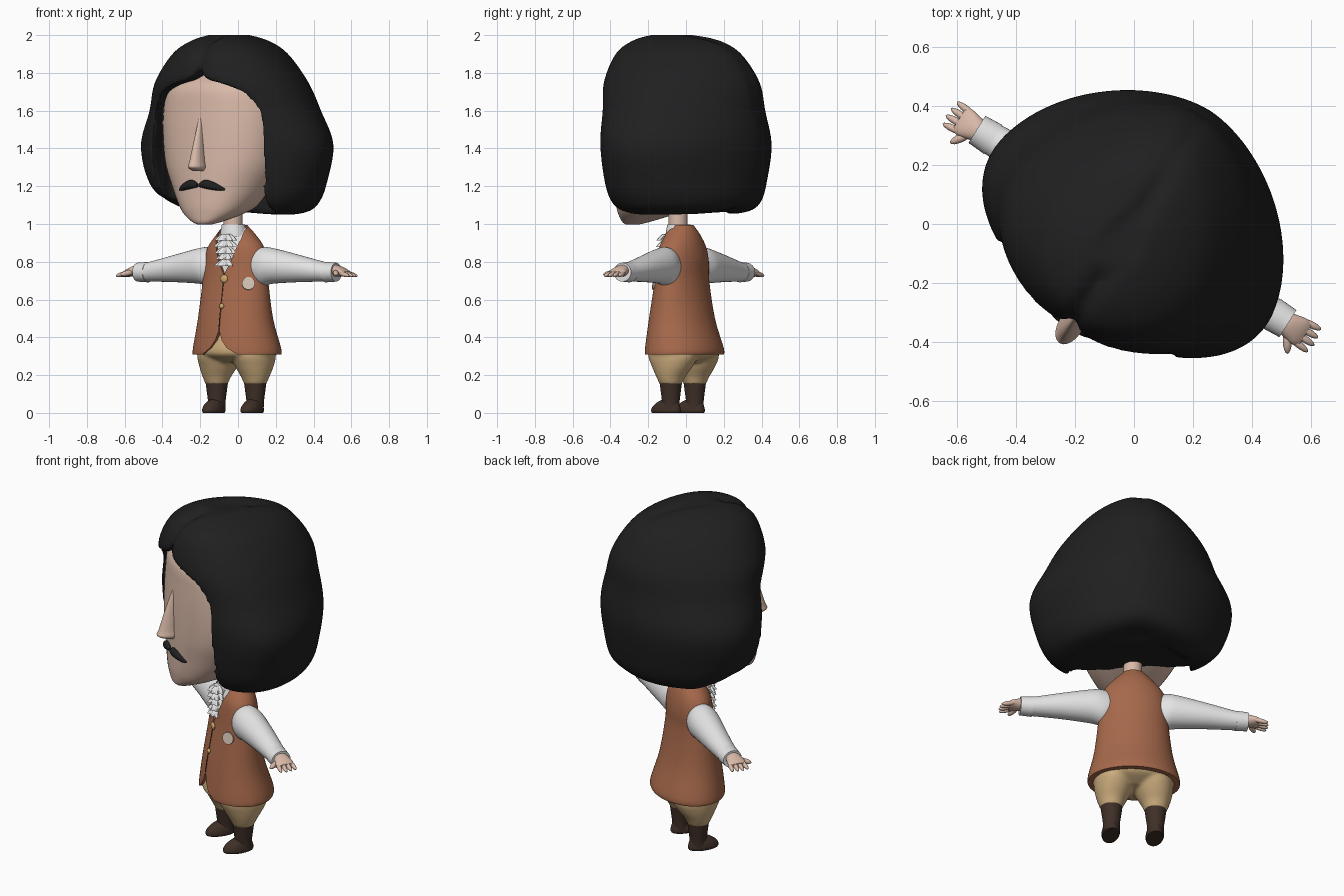
import bpy, bmesh, math
from mathutils import Matrix, Vector

if "Cube" in bpy.data.objects:
    bpy.data.objects.remove(bpy.data.objects["Cube"])


def material(name, rgb):
    m = bpy.data.materials.new(name)
    m.diffuse_color = (*rgb, 1)
    m.use_nodes = True
    m.node_tree.nodes["Principled BSDF"].inputs["Base Color"].default_value = m.diffuse_color
    return m


HAIR = material("black hair", (0.014, 0.014, 0.014))
SKIN = material("skin", (0.69, 0.485, 0.39))
SHIRT = material("white shirt", (0.78, 0.78, 0.78))
VEST = material("rust vest", (0.38, 0.14, 0.07))
PANTS = material("tan breeches", (0.61, 0.42, 0.21))
BOOT = material("dark leather", (0.05, 0.029, 0.021))
GOLD = material("brass", (0.62, 0.40, 0.16))
BADGE = material("pale badge", (0.66, 0.55, 0.46))


def add(name, bm, mat):
    bmesh.ops.recalc_face_normals(bm, faces=bm.faces[:])
    me = bpy.data.meshes.new(name)
    bm.to_mesh(me)
    bm.free()
    if mat:
        me.materials.append(mat)
    ob = bpy.data.objects.new(name, me)
    bpy.context.collection.objects.link(ob)
    return ob


def spline(rings, steps):
    """Smooth in-between rings (Catmull-Rom)."""
    out = []
    for i in range(len(rings) - 1):
        a, b, c, d = (rings[max(0, min(len(rings) - 1, i + k))] for k in (-1, 0, 1, 2))
        for s in range(steps):
            t = s / steps
            out.append([0.5 * (2 * q + (r - p) * t + (2 * p - 5 * q + 4 * r - w) * t * t
                               + (3 * q - p - 3 * r + w) * t ** 3)
                        for p, q, r, w in zip(a, b, c, d)])
    return out + [list(rings[-1])]


def loft(name, rings, mat, seg=32, steps=4, n=2.0, along_x=0, wave=0, back=None):
    """Rings are (cx, cy, z, rx, ry); along_x = +1/-1 swaps z with x;
    back = (exponent, depth factor) for the rear half."""
    bm = bmesh.new()
    loops = []
    for cx, cy, z, rx, ry in spline(rings, steps):
        loop = []
        for k in range(seg):
            a = 2 * math.pi * k / seg
            c, s = math.cos(a), math.sin(a)
            e, g = back if back and s > 0 else (n, 1)
            f = 1 + wave * math.sin(9 * a)
            x = cx + max(rx, 0.0005) * f * math.copysign(abs(c) ** (2 / e), c)
            y = cy + max(ry, 0.0005) * f * g * math.copysign(abs(s) ** (2 / e), s)
            loop.append(bm.verts.new((along_x * z, y, x) if along_x else (x, y, z)))
        loops.append(loop)
    for a, b in zip(loops, loops[1:]):
        for k in range(seg):
            bm.faces.new((a[k], a[(k + 1) % seg], b[(k + 1) % seg], b[k]))
    bm.faces.new(loops[0])
    bm.faces.new(loops[-1])
    return add(name, bm, mat)


def ellipsoid(name, loc, radii, mat, yaw=0, pitch=0):
    bm = bmesh.new()
    m = (Matrix.Translation(loc) @ Matrix.Rotation(yaw, 4, 'Z')
         @ Matrix.Rotation(pitch, 4, 'Y') @ Matrix.Diagonal((*radii, 1)))
    bmesh.ops.create_uvsphere(bm, u_segments=16, v_segments=10, radius=1, matrix=m)
    return add(name, bm, mat)


def prism(name, half, y0, y1):
    """Symmetric xz outline pushed through y, used as a cutter."""
    pts = half + [(-x, z) for x, z in reversed(half) if x > 0]
    bm = bmesh.new()
    f = bm.faces.new([bm.verts.new((x, y0, z)) for x, z in pts])
    r = bmesh.ops.extrude_face_region(bm, geom=[f])
    for v in r['geom']:
        if isinstance(v, bmesh.types.BMVert):
            v.co.y = y1
    ob = add(name, bm, None)
    ob.hide_render = True
    return ob


def carve(ob, cutters, mat, voxel=0):
    for c in cutters:
        m = ob.modifiers.new("cut", 'BOOLEAN')
        m.operation, m.object, m.solver = 'DIFFERENCE', c, 'EXACT'
    if voxel:
        m = ob.modifiers.new("remesh", 'REMESH')
        m.mode, m.voxel_size = 'VOXEL', voxel
        m = ob.modifiers.new("soften", 'SMOOTH')
        m.factor, m.iterations = 0.5, 7
    dg = bpy.context.evaluated_depsgraph_get()
    me = bpy.data.meshes.new_from_object(ob.evaluated_get(dg))
    ob.modifiers.clear()
    ob.data = me
    me.materials.clear()
    me.materials.append(mat)
    for p in me.polygons:
        p.material_index = 0
    for c in cutters:
        bpy.data.objects.remove(c)


# Hair: rounded bob with a centre parting and a face opening
hair = loft("hair", [(.012, -.03, 1.05, .33, .19), (.012, -.03, 1.07, .41, .26), (.012, -.035, 1.12, .465, .30),
                     (.012, -.04, 1.22, .51, .32), (.012, -.04, 1.42, .55, .335), (.01, -.06, 1.6, .475, .335),
                     (0, -.085, 1.75, .41, .335), (0, -.1, 1.9, .295, .28), (0, -.1, 1.97, .19, .2),
                     (0, -.1, 2.003, .09, .1)], HAIR, seg=96, steps=5, n=2.1, back=(1.75, 1.5))
pivot = Vector((0, -.03, 1.5))
for v in hair.data.vertices:
    x, y, z = v.co
    if z > 1.6:  # parting groove, fading towards the back
        depth = .055 * min(1, max(.3, (.35 - y) / .3))
        v.co = pivot + (v.co - pivot) * (1 - depth * math.exp(-(x / .03) ** 2))
    elif z < 1.3:  # one front lock ends higher, and the nape is lifted
        v.co.z += (1.3 - z) / .25 * (.07 * min(1, max(0, -x / .2)) * min(1, max(0, .1 - y) / .2)
                                     + .025 * math.exp(-(x / .13) ** 2))
carve(hair, [prism("face_cutter", [(0, 1.82), (.05, 1.765), (.15, 1.74), (.25, 1.70), (.33, 1.6),
                                   (.35, 1.4), (.335, 1.2), (.30, .9)], -.8, -.12)], HAIR, .016)

# Head, neck, nose
loft("head", [(0, -.335, .997, .035, .03), (0, -.31, 1.012, .08, .068), (0, -.25, 1.05, .15, .135),
              (0, -.19, 1.10, .205, .20), (0, -.12, 1.2, .275, .27), (0, -.09, 1.35, .34, .30),
              (0, -.08, 1.6, .355, .30), (0, -.07, 1.75, .30, .28), (0, -.06, 1.85, .1, .1)],
     SKIN, seg=48, n=2.3)
loft("neck", [(0, -.05, .9, .052, .052), (0, -.05, 1.2, .05, .05)], SKIN)
loft("nose", [(0, -.395, 1.28, .028, .03), (0, -.405, 1.30, .042, .068), (0, -.40, 1.335, .036, .062),
              (0, -.385, 1.45, .022, .04), (0, -.365, 1.58, .008, .012)], SKIN, seg=20)

# Torso: shirt under an open-necked vest
body = [(0, -.01, .31, .25, .19), (0, -.01, .345, .248, .19), (0, -.025, .5, .213, .157),
        (0, -.025, .7, .19, .122), (0, -.02, .8, .183, .115), (0, -.02, .875, .165, .105),
        (0, -.02, .94, .115, .085), (0, -.025, .995, .062, .06)]
vest = loft("vest", body, VEST, seg=64)
carve(vest, [prism("neck_cutter", [(0, .73), (.045, .82), (.078, .92), (.078, 1.1)], -.6, -.03),
             prism("hem_cutter", [(0, .44), (.02, .385), (.05, .345), (.10, .315), (.12, .30), (.12, .2)],
                   -.6, -.14)], VEST)
loft("shirt_front", [(cx, cy, z, rx * .86, ry * .88) for cx, cy, z, rx, ry in body[3:]], SHIRT)
loft("collar", [(0, -.045, .93, .075, .072), (0, -.045, .965, .069, .066), (0, -.045, .998, .062, .06)], SHIRT)
for i in range(5):
    z, r = .935 - .034 * i, .05 + .006 * math.sin(i * 1.7)
    loft(f"jabot_ruffle_{i + 1}", [(0, -.118, z + .012, r * .45, .022), (0, -.12, z - .005, r * .85, .036),
                                   (0, -.122, z - .022, r * 1.1, .045)],
         SHIRT, seg=54, wave=.16)

# Vest front: seam, buttons and badge
bm = bmesh.new()
for y0, z0, y1, z1 in ((-.190, .44, -.182, .5), (-.182, .5, -.164, .6), (-.164, .6, -.142, .73)):
    d = Vector((0, y1 - y0, z1 - z0))
    bmesh.ops.create_cone(bm, cap_ends=True, segments=8, radius1=.003, radius2=.003, depth=d.length,
                          matrix=Matrix.Translation((0, (y0 + y1) / 2, (z0 + z1) / 2))
                          @ d.to_track_quat('Z', 'Y').to_matrix().to_4x4())
add("front_seam", bm, BOOT)
for i, (z, y, r) in enumerate(((.71, -.149, .022), (.565, -.173, .014))):
    ellipsoid(f"button_{i + 1}", (.006, y, z), (r, .01, r), GOLD)
bm = bmesh.new()
normal = Vector((.574, -.819, .17))
bmesh.ops.create_cone(bm, cap_ends=True, segments=32, radius1=.034, radius2=.034, depth=.016,
                      matrix=Matrix.Translation((.135, -.113, .685))
                      @ normal.to_track_quat('Z', 'Y').to_matrix().to_4x4())
add("chest_badge", bm, BADGE)

# Breeches seat, merged with the legs below
breeches = [loft("breeches", [(0, -.015, .265, .08, .08), (0, -.015, .3, .205, .158),
                              (0, -.015, .34, .225, .172), (0, -.015, .42, .19, .15)], PANTS)]

# Mirrored parts
for s, side in ((1, "left"), (-1, "right")):
    loft(f"moustache_{side}", [(1.205, -.392, .006, .01, .012), (1.211, -.395, .04, .023, .02),
                               (1.203, -.388, .08, .022, .018), (1.19, -.37, .12, .014, .015),
                               (1.18, -.345, .155, .002, .003)], HAIR, seg=16, along_x=s)
    loft(f"sleeve_{side}", [(.775, -.02, .12, .085, .07), (.775, -.02, .17, .102, .083),
                            (.778, -.018, .23, .094, .086), (.765, -.012, .38, .073, .072),
                            (.75, -.01, .52, .055, .058), (.745, -.01, .57, .05, .055)], SHIRT, along_x=s)
    loft(f"cuff_{side}", [(.745, -.01, .555, .054, .058), (.745, -.01, .62, .05, .054)], SHIRT, along_x=s)
    loft(f"palm_{side}", [(.755, -.01, .59, .032, .034), (.752, -.012, .63, .03, .043),
                          (.745, -.012, .668, .021, .05), (.74, -.012, .69, .010, .042)],
         SKIN, seg=20, along_x=s)
    for i in range(4):
        ellipsoid(f"finger_{side}_{i + 1}", (s * (.695 - .006 * abs(i - 1.3)), -.05 + .026 * i, .735),
                  (.043, .0125, .0125), SKIN, yaw=s * (i - 1.5) * .08, pitch=s * .25)
    ellipsoid(f"thumb_{side}", (s * .65, -.062, .74), (.043, .015, .015), SKIN, yaw=-s * 1.0, pitch=s * .2)
    breeches.append(loft(f"breeches_leg_{side}", [(s * .12, -.02, .15, .058, .058), (s * .12, -.02, .19, .074, .077),
                                                  (s * .112, -.015, .25, .098, .115),
                                                  (s * .106, -.015, .31, .108, .14),
                                                  (s * .10, -.02, .4, .09, .125)], PANTS))
    loft(f"boot_shaft_{side}", [(s * .12, -.02, .01, .045, .045), (s * .12, -.02, .06, .046, .047),
                                (s * .12, -.02, .12, .054, .054), (s * .12, -.02, .172, .061, .061)], BOOT)
    loft(f"boot_foot_{side}", [(s * .12, -.05, 0, .044, .083), (s * .12, -.05, .012, .049, .088),
                               (s * .12, -.047, .035, .046, .08), (s * .12, -.035, .06, .037, .058),
                               (s * .12, -.025, .075, .02, .03)], BOOT)
for ob in breeches:
    ob.select_set(True)
bpy.context.view_layer.objects.active = breeches[0]
bpy.ops.object.join()
carve(breeches[0], [], PANTS, .009)

# Turn the whole figure and smooth it
turn = Matrix.Rotation(math.radians(-32), 4, 'Z')
for ob in bpy.context.scene.objects:
    ob.matrix_world = turn @ ob.matrix_world
    ob.select_set(True)
bpy.context.view_layer.objects.active = hair
bpy.ops.object.shade_smooth_by_angle(angle=math.radians(45))
